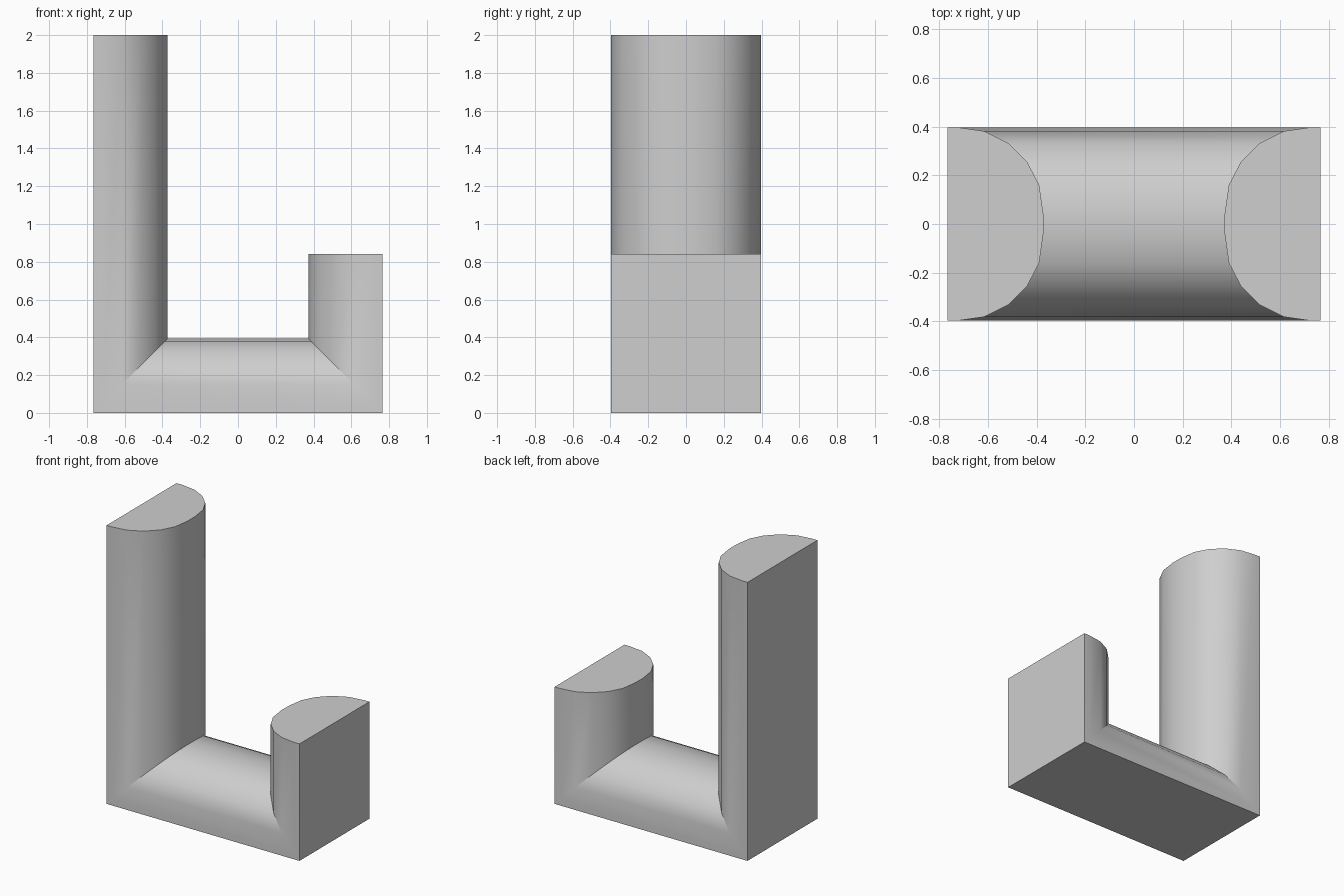
import bpy, bmesh, math

if "Cube" in bpy.data.objects:
    bpy.data.objects.remove(bpy.data.objects["Cube"])

# Overall sizes: outer half-width, profile half-width, arm heights
HALF_X = 0.766
LEFT_TOP, RIGHT_TOP = 2.0, 0.84

# D-shaped profile as (y, depth inward from the flat outer side)
half = [(0.397, 0.0), (0.396, 0.046), (0.381, 0.152), (0.332, 0.25),
        (0.254, 0.328), (0.16, 0.377), (0.04, 0.394)]
profile = half + [(-y, d) for y, d in reversed(half)]

# Stations along the U path: profile point -> 3D point, mitred at the corners
stations = [
    lambda y, d: (-HALF_X + d, y, LEFT_TOP),
    lambda y, d: (-HALF_X + d, y, d),
    lambda y, d: (HALF_X - d, y, d),
    lambda y, d: (HALF_X - d, y, RIGHT_TOP),
]

# Sweep the profile into one closed channel bracket
bm = bmesh.new()
rings = [[bm.verts.new(f(y, d)) for y, d in profile] for f in stations]
n = len(profile)
for a, b in zip(rings, rings[1:]):
    for i in range(n):
        j = (i + 1) % n
        bm.faces.new((a[i], a[j], b[j], b[i]))
bm.faces.new(rings[0])
bm.faces.new(rings[-1])
bmesh.ops.recalc_face_normals(bm, faces=bm.faces)

mesh = bpy.data.meshes.new("half_round_bracket")
bm.to_mesh(mesh)
bm.free()
bracket = bpy.data.objects.new("half_round_bracket", mesh)
bpy.context.collection.objects.link(bracket)

# Plain grey
grey = bpy.data.materials.new("light_grey")
grey.diffuse_color = (0.62, 0.62, 0.62, 1)
grey.use_nodes = True
grey.node_tree.nodes["Principled BSDF"].inputs["Base Color"].default_value = grey.diffuse_color
mesh.materials.append(grey)

# Smooth round side, crisp mitres and flat faces
bpy.context.view_layer.objects.active = bracket
bracket.select_set(True)
bpy.ops.object.shade_smooth_by_angle(angle=math.radians(30))
